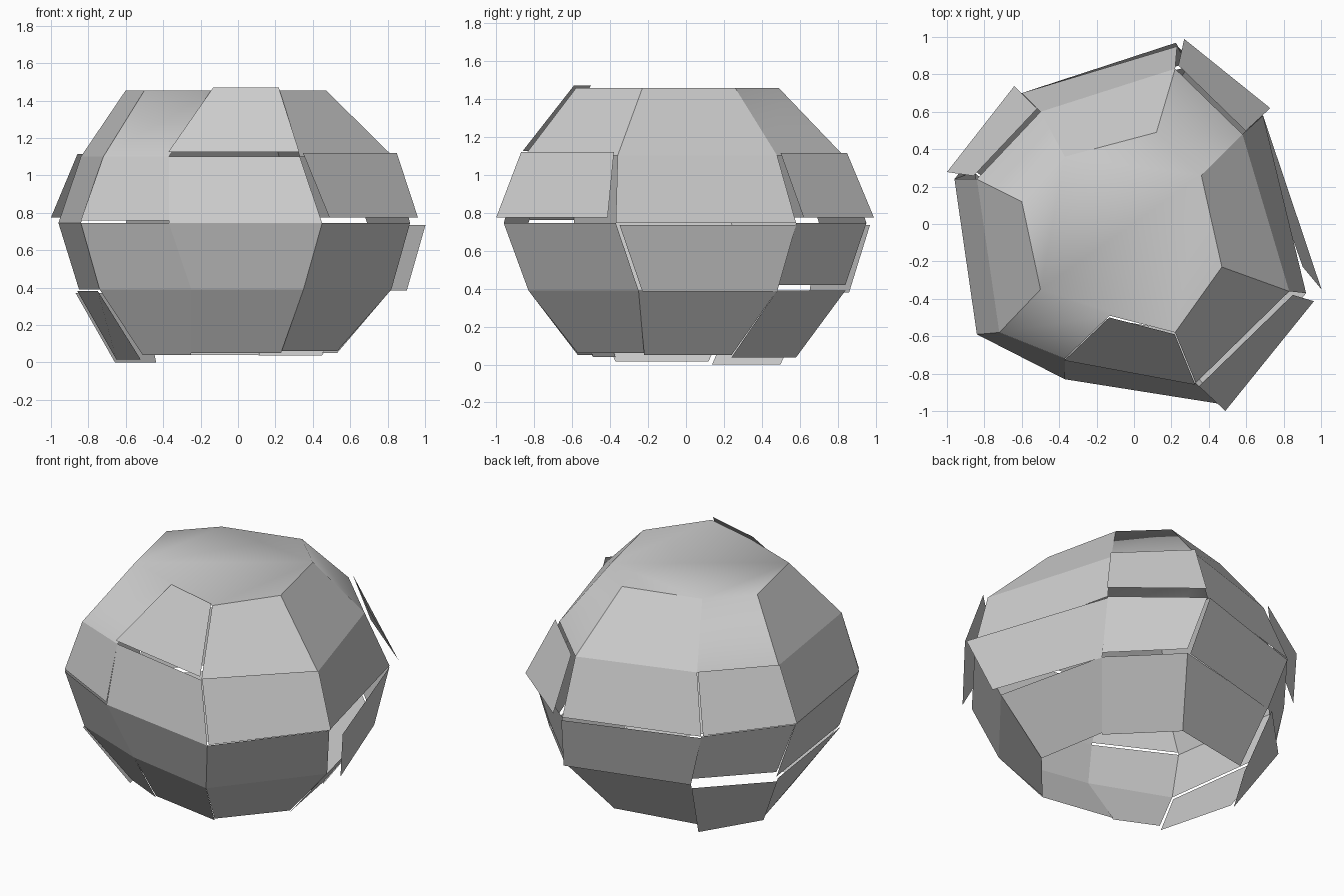
import bpy
from mathutils import Vector

if "Cube" in bpy.data.objects:
    bpy.data.objects.remove(bpy.data.objects["Cube"])

# Octagonal outline at each height: front-left corner first, counter-clockwise
LEVELS = [
    (0.05, [(-.25, -.49), (.23, -.57), (.53, -.22), (.45, .24),
            (.11, .58), (-.42, .48), (-.64, .12), (-.51, -.37)]),
    (0.39, [(-.25, -.72), (.35, -.83), (.82, -.25), (.65, .48),
            (.29, .84), (-.49, .65), (-.85, .28), (-.74, -.53)]),
    (0.745, [(-.37, -.83), (.45, -.96), (.92, -.37), (.69, .58),
             (.23, .95), (-.60, .70), (-.96, .24), (-.84, -.59)]),
    (1.10, [(-.37, -.72), (.33, -.85), (.83, -.36), (.58, .48),
            (.22, .83), (-.50, .60), (-.84, .24), (-.72, -.58)]),
    (1.455, [(-.13, -.49), (.22, -.58), (.47, -.23), (.36, .26),
             (.12, .49), (-.37, .36), (-.60, .12), (-.50, -.35)]),
]
SIDES = ["front", "front_right", "right", "back_right",
         "back", "back_left", "left", "front_left"]
RINGS = ["bottom_row", "lower_row", "upper_row", "top_row"]

# Loose panels: push outward at start and end corner, lift of lower and upper edge
LOOSE = {
    (0, 5): (.025, .025, -.05, -.02), (0, 6): (.01, .01, -.035, -.008),
    (0, 4): (0, 0, -.01, 0), (0, 3): (0, 0, -.012, 0),
    (0, 7): (0, 0, -.01, 0), (0, 1): (0, 0, .01, 0),
    (1, 2): (.085, 0, -.005, -.01), (1, 4): (.02, 0, -.01, -.01),
    (1, 3): (0, 0, .03, 0), (1, 5): (0, 0, .03, 0),
    (2, 1): (.055, .06, .03, .02), (2, 3): (.055, .055, .03, .015),
    (2, 5): (.055, .055, .03, .015), (2, 7): (0, 0, .015, 0),
    (3, 0): (.01, .01, .025, .015),
}


def point(level, i):
    z, ring = LEVELS[level]
    return Vector((*ring[i % 8], z))


def make(name, verts, faces, smooth=False):
    mesh = bpy.data.meshes.new(name)
    mesh.from_pydata([tuple(v) for v in verts], [], faces)
    obj = bpy.data.objects.new(name, mesh)
    bpy.context.collection.objects.link(obj)
    for p in mesh.polygons:
        p.use_smooth = smooth
    return obj


def panel(ring, i):
    start, end, low, high = LOOSE.get((ring, i), (0, 0, 0, 0))
    edge = point(ring + 1, i + 1) - point(ring + 1, i)
    out = Vector((edge.y, -edge.x, 0)).normalized()
    verts = []
    for up, step, push in [(0, 0, start), (0, 1, end), (1, 1, end), (1, 0, start)]:
        # upper row panels swing out mostly at the lower edge
        if ring == 2 and up:
            push *= .45
        p = point(ring + up, i + step) + out * push
        p.z += high if up else low
        verts.append(p)
    make(f"{RINGS[ring]}_{SIDES[i]}_panel", verts, [(0, 1, 2, 3)])


# Wall panels; three diagonal top panels belong to the cap
CAP_SIDES = (3, 5, 7)
for ring in range(4):
    for i in range(8):
        if ring < 3 or i not in CAP_SIDES:
            panel(ring, i)

# Rounded-looking cap: flat octagon joined to three diagonal panels
verts = [point(4, i) for i in range(8)] + [point(3, i) for i in range(8)]
faces = [tuple(range(8))]
faces += [(8 + i, 8 + (i + 1) % 8, (i + 1) % 8, i) for i in CAP_SIDES]
make("top_cap", verts, faces, smooth=True)
